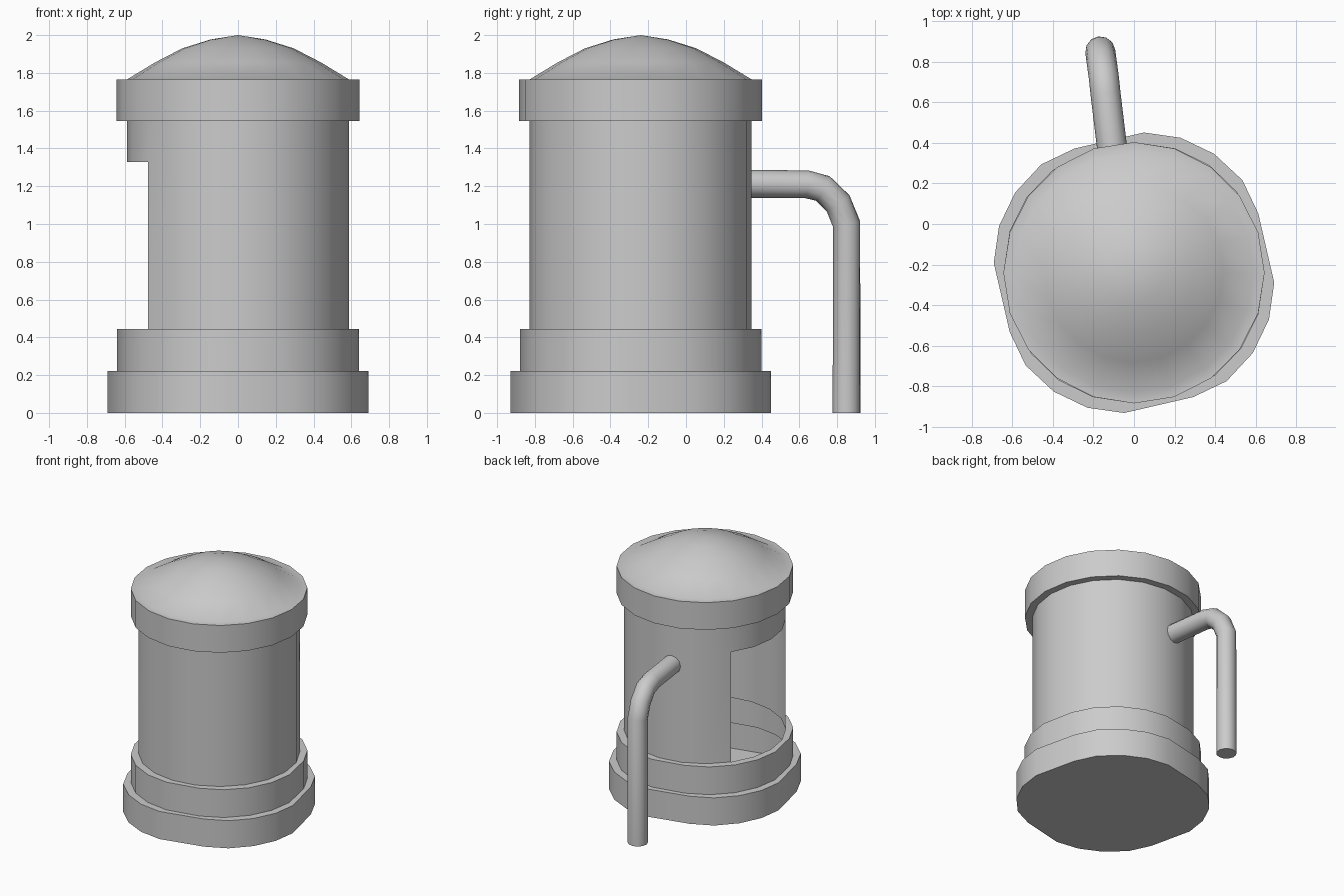
import bpy, bmesh, math

if "Cube" in bpy.data.objects:
    bpy.data.objects.remove(bpy.data.objects["Cube"])

CY = -0.24   # centre of the drum in y
N = 20       # sides of the drum


def ring(radius, z, skew=0.0):
    """20 points; skew blends the even circle towards the four-flat base outline."""
    off = [-4, 7.5, 4.5, 2, -1]
    rad = [0.692, 0.678, 0.702, 0.706, 0.703]
    pts = []
    for k in range(N):
        a = math.radians(k * 18 + off[k % 5] * skew)
        r = radius * (1 + (rad[k % 5] / 0.692 - 1) * skew)
        pts.append((r * math.cos(a), CY + r * math.sin(a), z))
    return pts


def smooth(ob, angle):
    bpy.ops.object.select_all(action='DESELECT')
    ob.select_set(True)
    bpy.context.view_layer.objects.active = ob
    bpy.ops.object.shade_smooth_by_angle(angle=math.radians(angle))


def loft(name, rings, floor=False, apex=None, skip=None):
    """Skin a stack of rings into one thin shell."""
    bm = bmesh.new()
    loops = [[bm.verts.new(p) for p in r] for r in rings]
    for j in range(len(loops) - 1):
        lo, hi = loops[j], loops[j + 1]
        for k in range(N):
            if skip and skip(j, k):
                continue
            m = (k + 1) % N
            bm.faces.new((lo[k], lo[m], hi[m], hi[k]))
    if floor:
        bm.faces.new(loops[0][::-1])
    if apex is not None:
        top = bm.verts.new((0, CY, apex))
        for k in range(N):
            bm.faces.new((loops[-1][k], loops[-1][(k + 1) % N], top))
    me = bpy.data.meshes.new(name)
    bm.to_mesh(me)
    bm.free()
    ob = bpy.data.objects.new(name, me)
    bpy.context.collection.objects.link(ob)
    smooth(ob, 35)
    return ob


# Stepped hollow base with a floor
loft("stepped_base", [ring(0.692, 0, 1), ring(0.692, 0.222, 1),
                      ring(0.64, 0.222, 0.5), ring(0.64, 0.445, 0.5),
                      ring(0.588, 0.445)], floor=True)

# Drum wall with the doorway on the -x side
loft("drum_wall", [ring(0.588, 0.445), ring(0.588, 1.328), ring(0.588, 1.546)],
     skip=lambda j, k: j == 0 and 8 <= k <= 11)

# Top band and domed lid
loft("domed_lid", [ring(0.588, 1.546), ring(0.643, 1.546), ring(0.643, 1.765),
                   ring(0.588, 1.765), ring(0.44, 1.855), ring(0.295, 1.93),
                   ring(0.145, 1.977)], apex=2.0)

# Bent pipe leaving the back of the drum and dropping to the ground
path = [(-0.10, 0.31, 1.213), (-0.14, 0.64, 1.21), (-0.149, 0.725, 1.188),
        (-0.16, 0.805, 1.11), (-0.166, 0.85, 1.0), (-0.166, 0.85, 0)]
cu = bpy.data.curves.new("drain_pipe", 'CURVE')
cu.dimensions = '3D'
cu.bevel_depth = 0.074
cu.bevel_resolution = 4
cu.use_fill_caps = True
sp = cu.splines.new('POLY')
sp.points.add(len(path) - 1)
for p, co in zip(sp.points, path):
    p.co = (*co, 1)
pipe = bpy.data.objects.new("drain_pipe", cu)
bpy.context.collection.objects.link(pipe)
bpy.ops.object.select_all(action='DESELECT')
pipe.select_set(True)
bpy.context.view_layer.objects.active = pipe
bpy.ops.object.convert(target='MESH')
smooth(bpy.context.view_layer.objects.active, 40)
